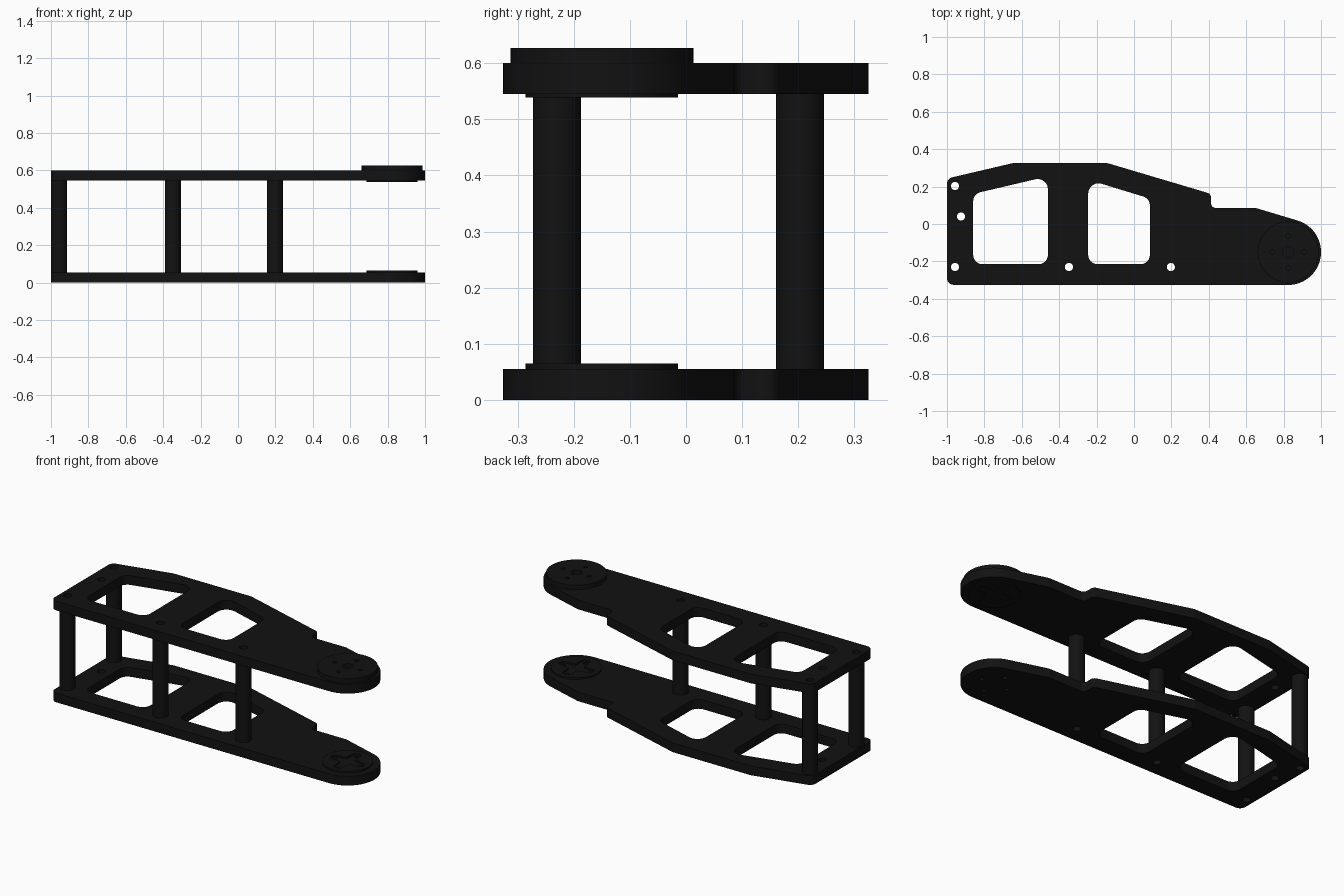
import bpy, bmesh
from math import sin, cos, tan, pi, radians
from mathutils import Vector

if "Cube" in bpy.data.objects:
    bpy.data.objects.remove(bpy.data.objects["Cube"])

mat = bpy.data.materials.new("black_plastic")
mat.diffuse_color = (0.006, 0.006, 0.006, 1)
mat.use_nodes = True
mat.node_tree.nodes["Principled BSDF"].inputs["Base Color"].default_value = mat.diffuse_color
HUB = (0.824, -0.15)


def circle(c, r, n=32, a0=0.0, a1=2 * pi, closed=True):
    steps = n if closed else n - 1
    return [(c[0] + r * cos(a0 + (a1 - a0) * i / steps),
             c[1] + r * sin(a0 + (a1 - a0) * i / steps)) for i in range(n)]


def rounded(corners, n=6):
    """Polygon of (x, y, radius) corners turned into a filleted outline."""
    out = []
    for i, (x, y, r) in enumerate(corners):
        p = Vector((x, y))
        if r == 0:
            out.append((x, y))
            continue
        a = (Vector(corners[i - 1][:2]) - p).normalized()
        b = (Vector(corners[(i + 1) % len(corners)][:2]) - p).normalized()
        half = a.angle(b) / 2
        center = p + (a + b).normalized() * (r / sin(half))
        u = p + a * (r / tan(half)) - center
        v = p + b * (r / tan(half)) - center
        ang = u.angle(v)
        for k in range(n + 1):
            t = k / n
            q = center + (u * sin((1 - t) * ang) + v * sin(t * ang)) / sin(ang)
            out.append((q.x, q.y))
    return out


def slab(name, loops, z0, z1):
    """Extrude an outline with holes between two heights."""
    cu = bpy.data.curves.new(name + "_profile", 'CURVE')
    cu.dimensions = '2D'
    cu.fill_mode = 'BOTH'
    cu.extrude = (z1 - z0) / 2
    for loop in loops:
        s = cu.splines.new('POLY')
        s.points.add(len(loop) - 1)
        for pt, (x, y) in zip(s.points, loop):
            pt.co = (x, y, 0, 1)
        s.use_cyclic_u = True
    tmp = bpy.data.objects.new(name + "_tmp", cu)
    bpy.context.collection.objects.link(tmp)
    dg = bpy.context.evaluated_depsgraph_get()
    me = bpy.data.meshes.new_from_object(tmp.evaluated_get(dg))
    bpy.data.objects.remove(tmp)
    bm = bmesh.new()
    bm.from_mesh(me)
    bmesh.ops.remove_doubles(bm, verts=bm.verts, dist=1e-5)
    bmesh.ops.recalc_face_normals(bm, faces=bm.faces)
    bmesh.ops.translate(bm, verts=bm.verts, vec=(0, 0, (z0 + z1) / 2))
    bm.to_mesh(me)
    bm.free()
    me.materials.clear()
    me.materials.append(mat)
    ob = bpy.data.objects.new(name, me)
    bpy.context.collection.objects.link(ob)
    bpy.ops.object.select_all(action='DESELECT')
    ob.select_set(True)
    bpy.context.view_layer.objects.active = ob
    bpy.ops.object.shade_smooth_by_angle(angle=radians(30))
    return ob


# Side plate outline, round at the hub end
tip = [(x, y, 0) for x, y in circle(HUB, 0.176, 40, -pi / 2, radians(73), False)]
outline = rounded([(-1, -0.325, 0.035)] + tip + [
    (0.65, 0.086, 0.03), (0.412, 0.086, 0.025), (0.412, 0.161, 0.025),
    (-0.14, 0.325, 0.03), (-0.65, 0.325, 0.03), (-1, 0.243, 0.035)])

# Windows and screw holes
window_a = rounded([(-0.86, -0.215, 0.05), (-0.46, -0.215, 0.05),
                    (-0.46, 0.255, 0.055), (-0.86, 0.161, 0.05)])
window_b = rounded([(-0.245, -0.215, 0.05), (0.085, -0.215, 0.05),
                    (0.085, 0.136, 0.05), (-0.245, 0.237, 0.055)])
posts = [(-0.957, 0.203), (-0.957, -0.23), (-0.348, -0.23), (0.197, -0.23)]
holes = [circle(p, 0.022, 24) for p in posts + [(-0.925, 0.04)]]
hub_screws = [circle((HUB[0] + 0.085 * cos(k * pi / 2), HUB[1] + 0.085 * sin(k * pi / 2)),
                     0.012, 16) for k in range(4)]

slab("lower_plate", [outline, window_a, window_b] + holes + hub_screws, 0, 0.055)
slab("upper_plate", [outline, window_a, window_b] + holes, 0.545, 0.6)

# Spacer tubes between the plates
for i, p in enumerate(posts):
    slab(f"spacer_{i + 1}", [circle(p, 0.043), circle(p, 0.022, 24)], 0.055, 0.545)

# Inner hub bosses with a cross-shaped recess
w, L = 0.022, 0.108
cross = []
for k in range(4):
    c, s = cos(k * pi / 2), sin(k * pi / 2)
    for x, y, r in [(w * 1.4, -w * 1.4, 0), (L, -w, 0.018), (L, w, 0.018)]:
        cross.append((HUB[0] + x * c - y * s, HUB[1] + x * s + y * c, r))
recess = rounded(cross, 5)
slab("lower_hub_boss", [circle(HUB, 0.136, 64), recess], 0.055, 0.065)
slab("upper_hub_boss", [circle(HUB, 0.136, 64), recess], 0.539, 0.545)

# Outer hub disc on the upper plate
slab("hub_disc", [circle(HUB, 0.163, 64), circle(HUB, 0.03, 24)] + hub_screws, 0.6, 0.627)
